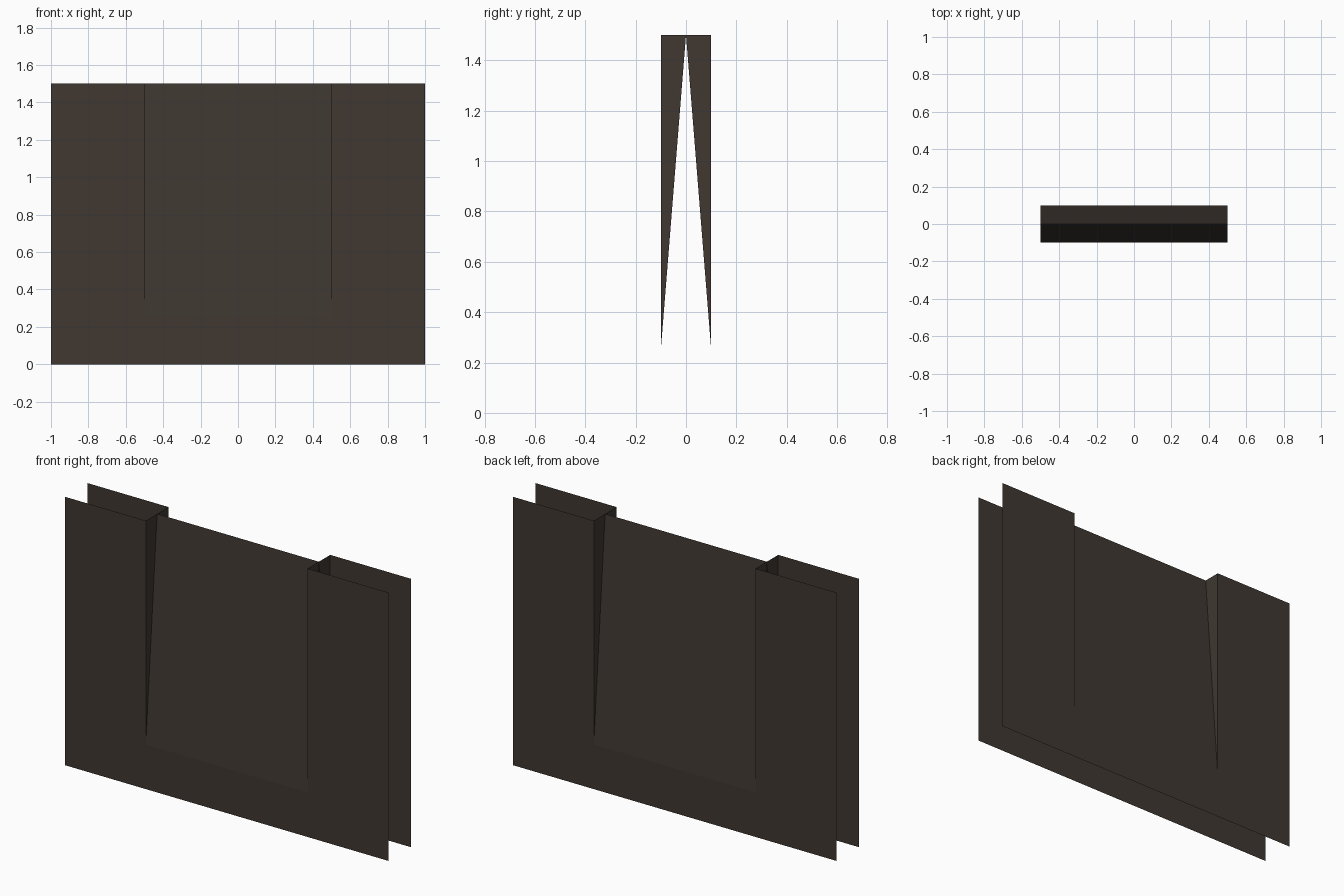
import bpy

if "Cube" in bpy.data.objects:
    bpy.data.objects.remove(bpy.data.objects["Cube"])

W, H, D = 1.0, 1.5, 0.1      # half width, height, half depth
R, ZB = 0.5, 0.25            # recess half width, recess bottom height

mat = bpy.data.materials.new("dark brown")
mat.diffuse_color = (0.050, 0.039, 0.031, 1)
mat.use_nodes = True
mat.node_tree.nodes["Principled BSDF"].inputs["Base Color"].default_value = mat.diffuse_color


def sheet(name, side):
    """Open thin panel with a wedge recess leaning in to the centre plane."""
    verts, faces = [], []

    def face(*pts):
        idx = []
        for x, y, z in pts:
            p = (x, y * side, z)
            if p not in verts:
                verts.append(p)
            idx.append(verts.index(p))
        faces.append(idx if side > 0 else idx[::-1])

    # lower band
    for a, b in ((-W, -R), (-R, R), (R, W)):
        face((b, D, 0), (a, D, 0), (a, D, ZB), (b, D, ZB))
    # flat side flaps
    for a, b in ((-W, -R), (R, W)):
        face((b, D, ZB), (a, D, ZB), (a, D, H), (b, D, H))
    # leaning middle
    face((R, D, ZB), (-R, D, ZB), (-R, 0, H), (R, 0, H))
    # triangular recess cheeks
    face((-R, D, ZB), (-R, D, H), (-R, 0, H))
    face((R, D, ZB), (R, 0, H), (R, D, H))

    me = bpy.data.meshes.new(name)
    me.from_pydata(verts, [], faces)
    me.materials.append(mat)
    bpy.context.collection.objects.link(bpy.data.objects.new(name, me))


sheet("front_panel", -1)
sheet("back_panel", 1)
